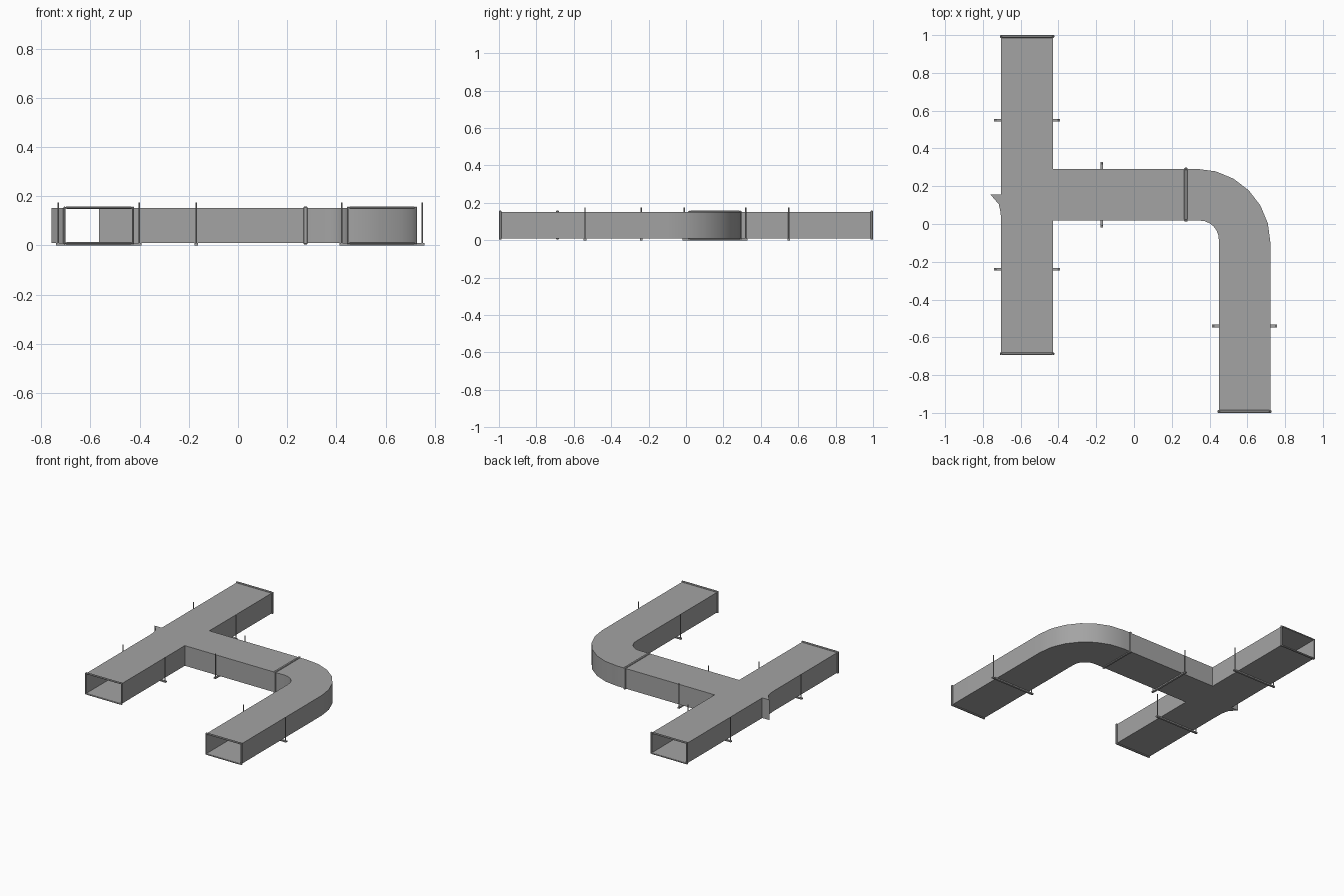
import bpy, bmesh, math

if "Cube" in bpy.data.objects:
    bpy.data.objects.remove(bpy.data.objects["Cube"])

Z0, Z1 = 0.010, 0.152      # duct floor and roof
TX0, TX1 = -0.704, -0.428  # trunk sides
BY0, BY1 = 0.018, 0.292    # branch sides
LX0, LX1 = 0.449, 0.722    # leg sides

steel = bpy.data.materials.new("dark_steel")
steel.diffuse_color = (0.37, 0.37, 0.37, 1)
steel.use_nodes = True
steel.node_tree.nodes["Principled BSDF"].inputs["Base Color"].default_value = steel.diffuse_color


def finish(name, bm):
    bmesh.ops.recalc_face_normals(bm, faces=bm.faces[:])
    me = bpy.data.meshes.new(name)
    bm.to_mesh(me)
    bm.free()
    me.materials.append(steel)
    ob = bpy.data.objects.new(name, me)
    bpy.context.collection.objects.link(ob)
    return ob


def duct(name, left, right, open_right=()):
    """Rectangular sheet-metal tube lofted between two plan-view side lines."""
    bm = bmesh.new()
    rings = [[bm.verts.new((*l, Z0)), bm.verts.new((*r, Z0)),
              bm.verts.new((*r, Z1)), bm.verts.new((*l, Z1))]
             for l, r in zip(left, right)]
    for i, (a, b) in enumerate(zip(rings, rings[1:])):
        for k in range(4):
            if k == 1 and i in open_right:
                continue
            n = (k + 1) % 4
            bm.faces.new((a[k], a[n], b[n], b[k]))
    ob = finish(name, bm)
    mod = ob.modifiers.new("sheet", 'SOLIDIFY')
    mod.thickness = 0.003
    mod.offset = -1
    return ob


def add_box(bm, lo, hi):
    v = bmesh.ops.create_cube(bm, size=1)["verts"]
    for p in v:
        p.co = [lo[i] + (p.co[i] + 0.5) * (hi[i] - lo[i]) for i in range(3)]


def place(lo, hi, along_x):
    """Boxes are written for a duct running along y; swap x and y otherwise."""
    if along_x:
        return (lo[1], lo[0], lo[2]), (hi[1], hi[0], hi[2])
    return lo, hi


def flange(name, a, b, p0, p1, along_x=False):
    """Rectangular collar around a duct with sides a..b, from p0 to p1."""
    bm = bmesh.new()
    o, w = 0.006, 0.009
    for lo, hi in (((a - o, p0, Z0 - o), (a - o + w, p1, Z1 + o)),
                   ((b + o - w, p0, Z0 - o), (b + o, p1, Z1 + o)),
                   ((a - o + w, p0, Z0 - o), (b + o - w, p1, Z0 - o + w)),
                   ((a - o + w, p0, Z1 + o - w), (b + o - w, p1, Z1 + o))):
        add_box(bm, *place(lo, hi, along_x))
    ob = finish(name, bm)
    mod = ob.modifiers.new("edge", 'BEVEL')
    mod.width = 0.003
    mod.segments = 1


def hanger(name, a, b, p, along_x=False):
    """Trapeze support: a bar under the duct and a rod on each side."""
    bm = bmesh.new()
    add_box(bm, *place((a - 0.036, p - 0.007, 0), (b + 0.036, p + 0.007, 0.009), along_x))
    for s in (a - 0.027, b + 0.027):
        r = bmesh.ops.create_cone(bm, cap_ends=True, segments=8,
                                  radius1=0.0035, radius2=0.0035, depth=0.175)["verts"]
        c = (p, s) if along_x else (s, p)
        bmesh.ops.translate(bm, verts=r, vec=(c[0], c[1], 0.0875))
    finish(name, bm)


# Trunk, open on its right side where the branch joins
ys = (-0.69, BY0, BY1, 1.0)
duct("trunk_duct", [(TX0, y) for y in ys], [(TX1, y) for y in ys], open_right=(1,))

# Branch up to the joint
duct("branch_duct", [(TX1, BY1), (0.275, BY1)], [(TX1, BY0), (0.275, BY0)])


# Elbow and leg
def side(radius, x, y):
    """Side line: straight, quarter arc into the corner (x, y), straight to the end."""
    arc = [math.radians(90 - 15 * i) for i in range(7)]
    return ([(0.275, y)] + [(x - radius * (1 - math.cos(t)), y - radius * (1 - math.sin(t)))
                            for t in arc] + [(x, -1.0)])


elbow = duct("elbow_duct", side(0.39, LX1, BY1), side(0.1, LX0, BY0))
bpy.context.view_layer.objects.active = elbow
elbow.select_set(True)
bpy.ops.object.modifier_apply(modifier="sheet")
bpy.ops.object.shade_smooth_by_angle(angle=math.radians(30))

# Curved scoop on the outer trunk wall
bm = bmesh.new()
pts = [(TX0, 0.155), (-0.759, 0.155), (-0.716, 0.105), (-0.706, 0.06), (TX0, 0.02)]
f = bm.faces.new([bm.verts.new((x, y, Z0)) for x, y in pts])
g = bmesh.ops.extrude_face_region(bm, geom=[f])["geom"]
bmesh.ops.translate(bm, verts=[v for v in g if isinstance(v, bmesh.types.BMVert)], vec=(0, 0, Z1 - Z0))
finish("side_scoop", bm)

# Divider blade inside the tee, covering half of the trunk
bm = bmesh.new()
add_box(bm, (-0.565, 0.153, Z0), (TX1, 0.157, Z1))
finish("divider_blade", bm)

# End flanges and the branch joint
flange("trunk_front_flange", TX0, TX1, -0.694, -0.680)
flange("trunk_back_flange", TX0, TX1, 0.986, 1.0)
flange("leg_flange", LX0, LX1, -1.0, -0.986)
flange("joint_flange", BY0, BY1, 0.266, 0.283, along_x=True)

# Trapeze hangers
hanger("trunk_hanger_back", TX0, TX1, 0.55)
hanger("trunk_hanger_front", TX0, TX1, -0.24)
hanger("leg_hanger", LX0, LX1, -0.54)
hanger("branch_hanger", BY0, BY1, -0.17, along_x=True)
